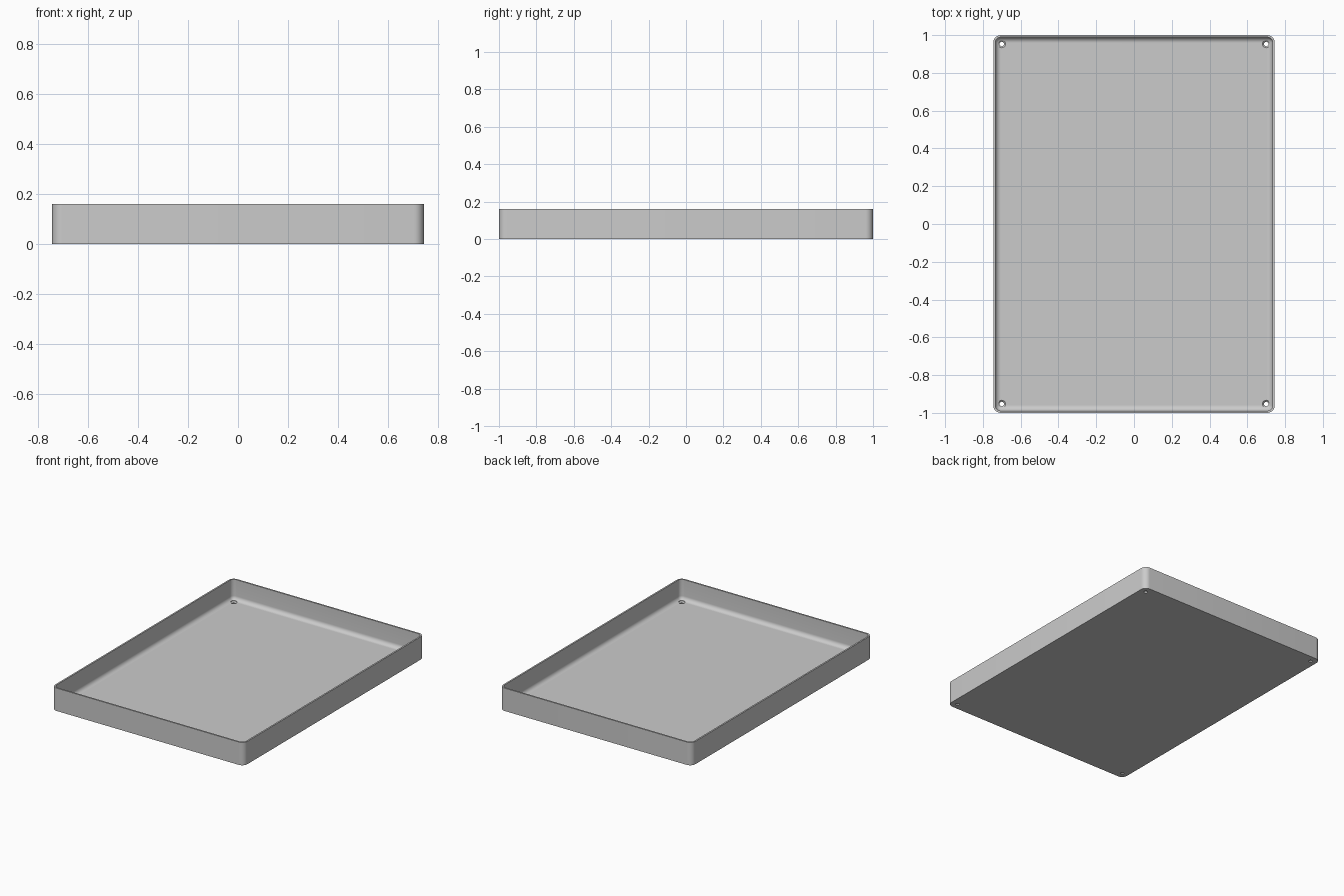
import bpy, bmesh, math

if "Cube" in bpy.data.objects:
    bpy.data.objects.remove(bpy.data.objects["Cube"])

HALF_X, HALF_Y, HEIGHT = 0.745, 1.0, 0.16
CORNER, WALL, FLOOR, FILLET = 0.04, 0.011, 0.017, 0.029
STEPS = 8  # segments per rounded corner

grey = bpy.data.materials.new("plain_grey")
grey.use_nodes = True
grey.diffuse_color = (0.6, 0.6, 0.6, 1)
grey.node_tree.nodes["Principled BSDF"].inputs["Base Color"].default_value = (0.6, 0.6, 0.6, 1)


def rounded_ring(bm, hx, hy, radius, z, cx=0, cy=0):
    """Closed ring of vertices around a rounded rectangle."""
    ring = []
    for i, (sx, sy) in enumerate([(1, 1), (-1, 1), (-1, -1), (1, -1)]):
        for k in range(STEPS + 1):
            a = math.pi / 2 * (i + k / STEPS)
            ring.append(bm.verts.new((cx + sx * (hx - radius) + radius * math.cos(a),
                                      cy + sy * (hy - radius) + radius * math.sin(a), z)))
    return ring


def loft(bm, rings):
    """Bridge consecutive rings and cap both ends."""
    for low, high in zip(rings, rings[1:]):
        for j in range(len(low)):
            k = (j + 1) % len(low)
            bm.faces.new((low[j], low[k], high[k], high[j]))
    bm.faces.new(rings[0][::-1])
    bm.faces.new(rings[-1])


def finish(bm, name):
    bmesh.ops.remove_doubles(bm, verts=bm.verts, dist=0.00005)
    bmesh.ops.recalc_face_normals(bm, faces=bm.faces)
    mesh = bpy.data.meshes.new(name)
    bm.to_mesh(mesh)
    bm.free()
    mesh.materials.append(grey)
    obj = bpy.data.objects.new(name, mesh)
    bpy.context.collection.objects.link(obj)
    return obj


# Tray shell: outer wall, rim, inner wall, rounded floor edge
levels = [(0, 0), (0, HEIGHT), (WALL, HEIGHT)]
for k in range(STEPS + 1):
    a = math.pi / 2 * k / STEPS
    levels.append((WALL + FILLET * (1 - math.cos(a)), FLOOR + FILLET * (1 - math.sin(a))))
bm = bmesh.new()
loft(bm, [rounded_ring(bm, HALF_X - d, HALF_Y - d, max(CORNER - d, 0.001), z) for d, z in levels])
tray = finish(bm, "tray")

# Countersunk screw holes in the four corners
bm = bmesh.new()
for sx in (-1, 1):
    for sy in (-1, 1):
        profile = [(0.012, -0.05), (0.012, FLOOR - 0.008), (0.02, FLOOR), (0.02, FLOOR + 0.05)]
        loft(bm, [rounded_ring(bm, r, r, r, z, sx * 0.7, sy * 0.953) for r, z in profile])
cutter = finish(bm, "screw_hole_cutter")
cutter.hide_render = True

cut = tray.modifiers.new("screw_holes", "BOOLEAN")
cut.operation = "DIFFERENCE"
cut.solver = "EXACT"
cut.object = cutter
bpy.ops.object.select_all(action="DESELECT")
tray.select_set(True)
bpy.context.view_layer.objects.active = tray
bpy.ops.object.modifier_apply(modifier=cut.name)
bpy.data.objects.remove(cutter)
bpy.ops.object.shade_smooth_by_angle(angle=math.radians(30))
